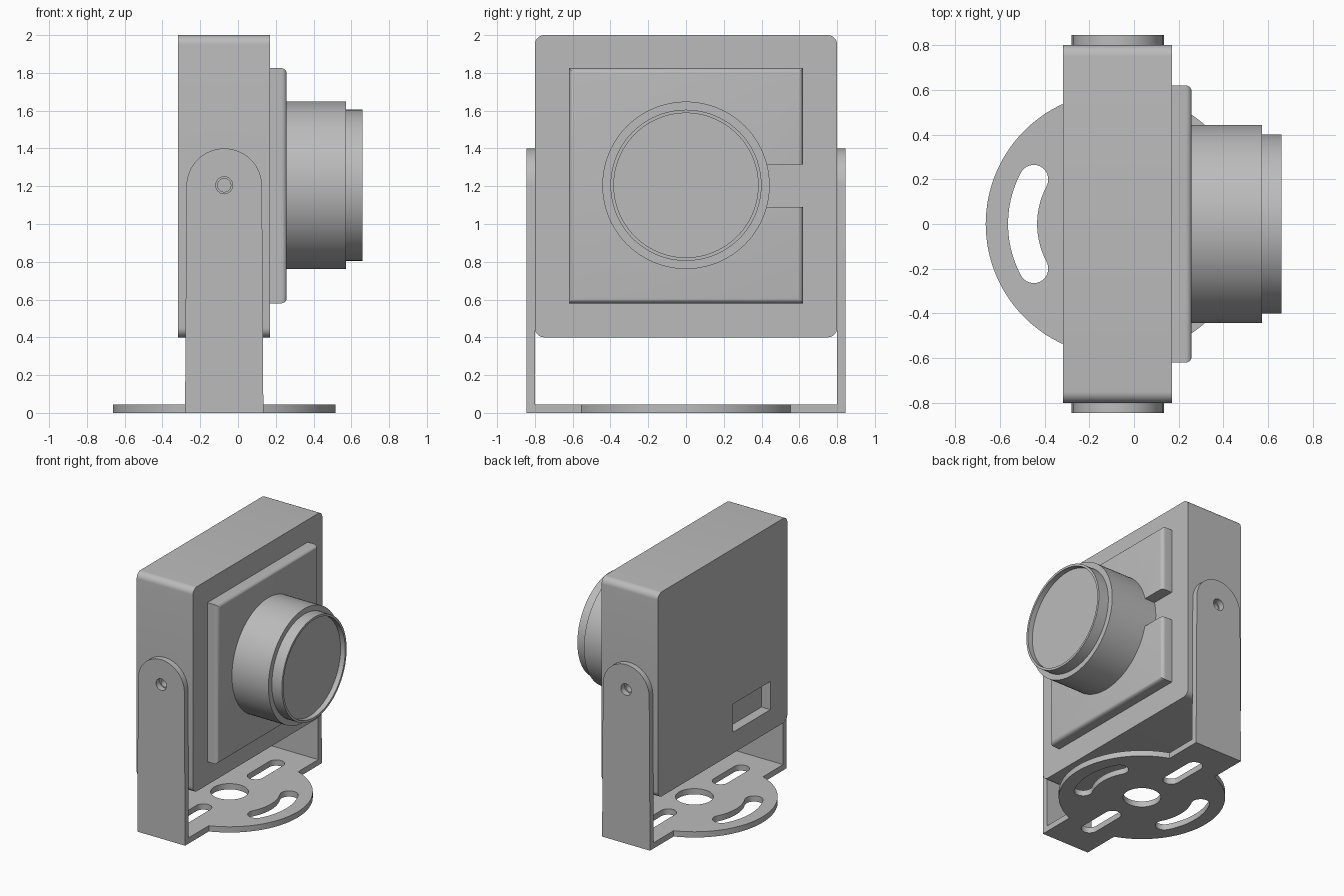
import bpy, bmesh
from math import sin, cos, acos, pi, radians

cube = bpy.data.objects.get("Cube")
if cube:
    bpy.data.objects.remove(cube, do_unlink=True)

grey = bpy.data.materials.new("plain grey")
grey.use_nodes = True
COLOUR = (0.5, 0.5, 0.5, 1)
grey.diffuse_color = COLOUR
grey.node_tree.nodes["Principled BSDF"].inputs["Base Color"].default_value = COLOUR

CX = -0.073      # bracket axis in x
PIVOT = 1.205    # height of the lens and the pivot holes


def arc(cx, cy, r, start, end, n=24):
    return [(cx + r * cos(start + (end - start) * i / n),
             cy + r * sin(start + (end - start) * i / n)) for i in range(n + 1)]


def circle(cx, cy, r, n=64):
    return arc(cx, cy, r, 0, 2 * pi, n)[:-1]


def rect(a0, a1, b0, b1):
    return [(a0, b0), (a1, b0), (a1, b1), (a0, b1)]


def new_object(name, bm):
    bmesh.ops.recalc_face_normals(bm, faces=bm.faces)
    mesh = bpy.data.meshes.new(name)
    bm.to_mesh(mesh)
    bm.free()
    mesh.materials.append(grey)
    ob = bpy.data.objects.new(name, mesh)
    bpy.context.collection.objects.link(ob)
    return ob


def prism(name, outline, axis, lo, hi):
    """Extrude a flat outline along one axis."""
    place = {"x": lambda a, b, h: (h, a, b),
             "y": lambda a, b, h: (a, h, b),
             "z": lambda a, b, h: (a, b, h)}[axis]
    bm = bmesh.new()
    face = bm.faces.new([bm.verts.new(place(a, b, lo)) for a, b in outline])
    top = bmesh.ops.extrude_face_region(bm, geom=[face])["geom"]
    for v in top:
        if isinstance(v, bmesh.types.BMVert):
            v.co["xyz".index(axis)] = hi
    return new_object(name, bm)


def finish(ob, cutters=()):
    """Cut the openings, bake the modifiers and shade smooth with sharp edges."""
    for c in cutters:
        c.hide_render = True
        mod = ob.modifiers.new("cut", "BOOLEAN")
        mod.operation, mod.solver, mod.object = "DIFFERENCE", "EXACT", c
    graph = bpy.context.evaluated_depsgraph_get()
    ob.data = bpy.data.meshes.new_from_object(ob.evaluated_get(graph))
    ob.modifiers.clear()
    for c in cutters:
        bpy.data.objects.remove(c, do_unlink=True)
    bpy.ops.object.select_all(action="DESELECT")
    ob.select_set(True)
    bpy.context.view_layer.objects.active = ob
    bpy.ops.object.shade_smooth_by_angle(angle=radians(30))


# Housing with rounded corners, rear socket and pivot sockets
R = 0.05
corners = [(0.75, 1.95), (-0.75, 1.95), (-0.75, 0.45), (0.75, 0.45)]
outline = [p for i, (y, z) in enumerate(corners)
           for p in arc(y, z, R, i * pi / 2, (i + 1) * pi / 2, 8)]
housing = prism("housing", outline, "x", -0.317, 0.17)
cuts = [prism("rear_socket_cutter", rect(-0.59, -0.13, 0.565, 0.785), "x", -0.4, -0.24)]
for s in (-1, 1):
    cuts.append(prism("pivot_cutter", circle(CX, PIVOT, 0.035, 32), "y", s * 0.74, s * 0.9))
finish(housing, cuts)

# Raised front panel: rounded outer rim, notch on one side
panel = prism("front_panel", rect(-0.62, 0.62, 0.58, 1.825), "x", 0.165, 0.258)
bm = bmesh.new()
bm.from_mesh(panel.data)
rim = [e for e in bm.edges if all(v.co.x > 0.2 for v in e.verts)]
bmesh.ops.bevel(bm, geom=rim, offset=0.028, segments=5, profile=0.5, affect="EDGES")
bm.to_mesh(panel.data)
bm.free()
finish(panel, [prism("notch_cutter", rect(0.38, 0.7, 1.09, 1.315), "x", 0.1, 0.3)])

# Stepped lens barrel with a recessed glass
profile = [(0.168, 0), (0.168, 0.443), (0.573, 0.443), (0.573, 0.4),
           (0.66, 0.4), (0.66, 0.382), (0.62, 0.382), (0.62, 0)]
bm = bmesh.new()
verts = [bm.verts.new((x, 0, PIVOT + r)) for x, r in profile]
edges = [bm.edges.new(pair) for pair in zip(verts, verts[1:])]
bmesh.ops.spin(bm, geom=verts + edges, cent=(0, 0, PIVOT), axis=(1, 0, 0),
               angle=2 * pi, steps=96)
bmesh.ops.remove_doubles(bm, verts=bm.verts, dist=0.0001)
finish(new_object("lens_barrel", bm))

# Bracket base: disc joined to a cross strip, with slots
W, DISC, END, THICK = 0.207, 0.59, 0.845, 0.045
a = acos(W / DISC)
outline = (arc(CX, 0, DISC, -a, a, 48) + [(CX + W, END), (CX - W, END)]
           + arc(CX, 0, DISC, pi - a, pi + a, 48) + [(CX - W, -END), (CX + W, -END)])
base = prism("bracket_base", outline, "z", 0, THICK)
cuts = [prism("centre_hole_cutter", circle(CX, 0, 0.134), "z", -0.1, 0.1)]
for s in (0, pi):
    # Straight slot along the strip
    d = cos(s)
    slot = arc(CX, d * 0.45 + 0.126, 0.06, 0, pi) + arc(CX, d * 0.45 - 0.126, 0.06, pi, 2 * pi)
    cuts.append(prism("slot_cutter", slot, "z", -0.1, 0.1))
    # Curved slot in the disc
    t, mid, half = radians(28), 0.425, 0.065
    ends = [(CX + mid * cos(s + k * t), mid * sin(s + k * t)) for k in (-1, 1)]
    slot = (arc(CX, 0, mid + half, s - t, s + t)
            + arc(*ends[1], half, s + t, s + t + pi, 12)[1:-1]
            + arc(CX, 0, mid - half, s + t, s - t)
            + arc(*ends[0], half, s - t + pi, s - t + 2 * pi, 12)[1:-1])
    cuts.append(prism("curved_slot_cutter", slot, "z", -0.1, 0.1))
finish(base, cuts)

# Bracket arms: slightly tapered, round-topped, with a pivot hole
for side, s in (("left", 1), ("right", -1)):
    outline = [(CX - W, THICK), (CX + W, THICK)] + arc(CX, 1.2, 0.2, 0, pi, 40)
    arm = prism("bracket_arm_" + side, outline, "y", s * 0.8, s * END)
    finish(arm, [prism("hole_cutter", circle(CX, PIVOT, 0.045, 32), "y", s * 0.7, s * 0.95)])
